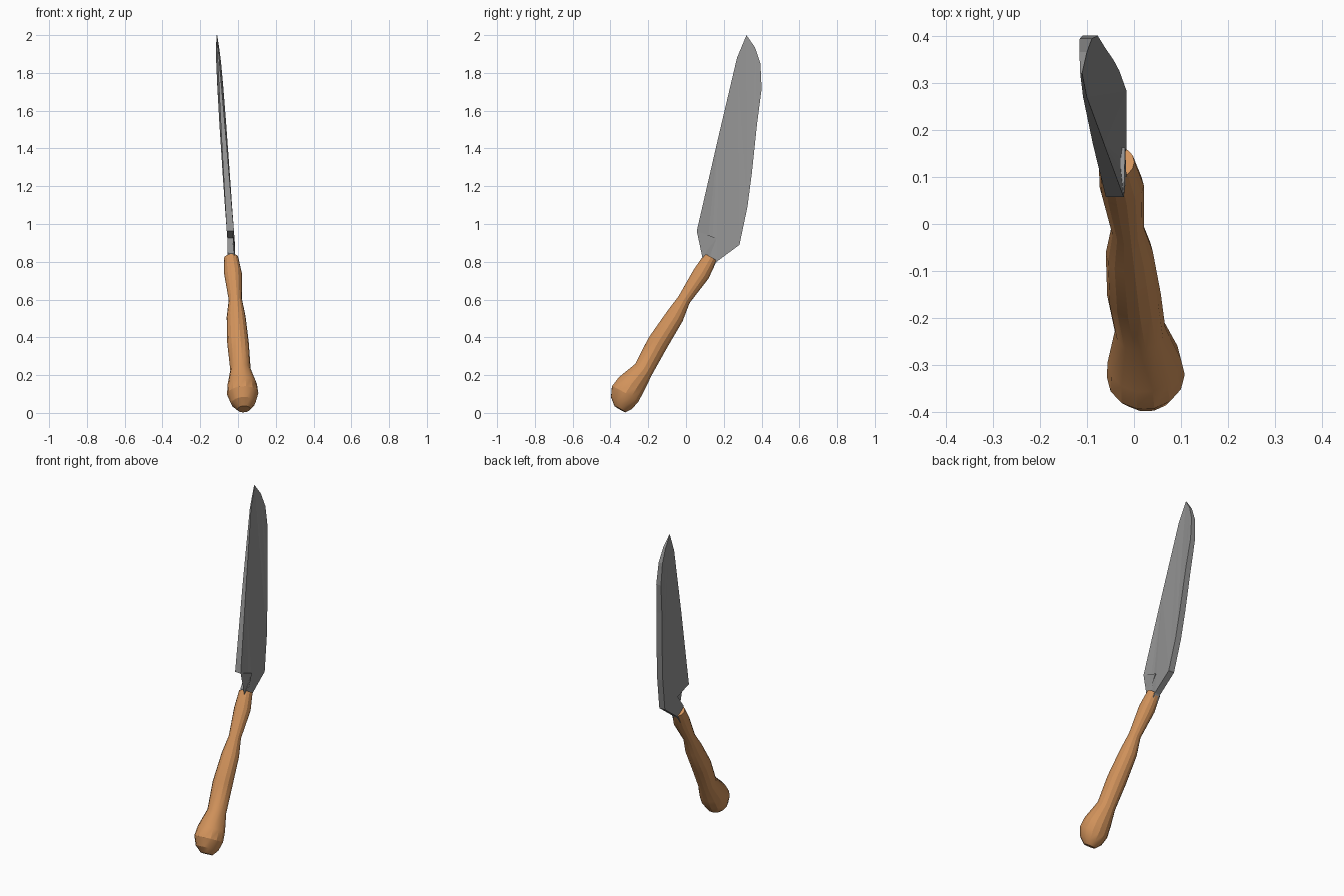
import bpy, bmesh, math
from mathutils import Vector

cube = bpy.data.objects.get("Cube")
if cube:
    bpy.data.objects.remove(cube, do_unlink=True)


def material(name, rgb):
    m = bpy.data.materials.new(name)
    m.use_nodes = True
    m.diffuse_color = (*rgb, 1)
    m.node_tree.nodes["Principled BSDF"].inputs["Base Color"].default_value = (*rgb, 1)
    return m


def finish(bm, name, mat, smooth):
    bmesh.ops.recalc_face_normals(bm, faces=bm.faces)
    me = bpy.data.meshes.new(name)
    bm.to_mesh(me)
    bm.free()
    me.materials.append(mat)
    ob = bpy.data.objects.new(name, me)
    bpy.context.collection.objects.link(ob)
    if smooth:
        bpy.ops.object.select_all(action='DESELECT')
        ob.select_set(True)
        bpy.context.view_layer.objects.active = ob
        bpy.ops.object.shade_smooth_by_angle(angle=math.radians(25))
    return ob


steel = material("steel grey", (0.29, 0.29, 0.29))
wood = material("warm wood", (0.64, 0.29, 0.105))

# Handle: rings (x, y, z, radius) swept along a slightly bent axis
rings = [
    (0.031, -0.35, 0.02, 0.034), (0.028, -0.342, 0.052, 0.065),
    (0.025, -0.322, 0.10, 0.083), (0.022, -0.29, 0.15, 0.078),
    (0.013, -0.225, 0.23, 0.054), (0.0, -0.15, 0.37, 0.057),
    (-0.010, -0.06, 0.51, 0.050), (-0.014, -0.01, 0.60, 0.035),
    (-0.026, 0.08, 0.735, 0.047), (-0.037, 0.13, 0.822, 0.038),
]
SIDES = 14
bm = bmesh.new()
# The butt uses one common direction; upper rings follow the path
butt_axis = Vector((-0.06, 0.5, 0.86)).normalized()
loops = []
for i, (x, y, z, r) in enumerate(rings):
    before = Vector(rings[max(i - 1, 0)][:3])
    after = Vector(rings[min(i + 1, len(rings) - 1)][:3])
    axis = butt_axis if i < 4 else (after - before).normalized()
    u = (Vector((1, 0, 0)) - axis * axis.x).normalized()
    v = axis.cross(u)
    loop = []
    for k in range(SIDES):
        a = math.tau * k / SIDES
        loop.append(bm.verts.new(Vector((x, y, z)) + (u * math.cos(a) + v * math.sin(a)) * r))
    loops.append(loop)
for lo, hi in zip(loops, loops[1:]):
    for k in range(SIDES):
        n = (k + 1) % SIDES
        bm.faces.new((lo[k], lo[n], hi[n], hi[k]))
bm.faces.new(loops[0][::-1])
bm.faces.new(loops[-1])
finish(bm, "handle", wood, True)

# Blade: outline (y, z, half thickness), leaning sideways as it rises
outline = [
    (0.10, 0.76, 0.019), (0.13, 0.75, 0.019), (0.162, 0.80, 0.019),
    (0.283, 0.89, 0.019), (0.325, 1.09, 0.019), (0.348, 1.265, 0.019),
    (0.376, 1.53, 0.018), (0.40, 1.715, 0.016), (0.394, 1.85, 0.013),
    (0.365, 1.935, 0.008), (0.32, 2.0, 0.002), (0.27, 1.88, 0.004),
    (0.17, 1.455, 0.012), (0.057, 0.963, 0.019), (0.162, 0.925, 0.019),
    (0.10, 0.845, 0.019),
]


def lean(z):
    return -0.035 - 0.064 * max(z - 0.9, 0) - 0.0065 * max(z - 0.9, 0) ** 0.5


bm = bmesh.new()
sides = [[bm.verts.new((lean(z) + s * h, y, z)) for y, z, h in outline] for s in (1, -1)]
flats = [bm.faces.new(sides[0]), bm.faces.new(sides[1][::-1])]
count = len(outline)
for k in range(count):
    n = (k + 1) % count
    bm.faces.new((sides[0][n], sides[0][k], sides[1][k], sides[1][n]))
bmesh.ops.triangulate(bm, faces=flats)
finish(bm, "blade", steel, False)
